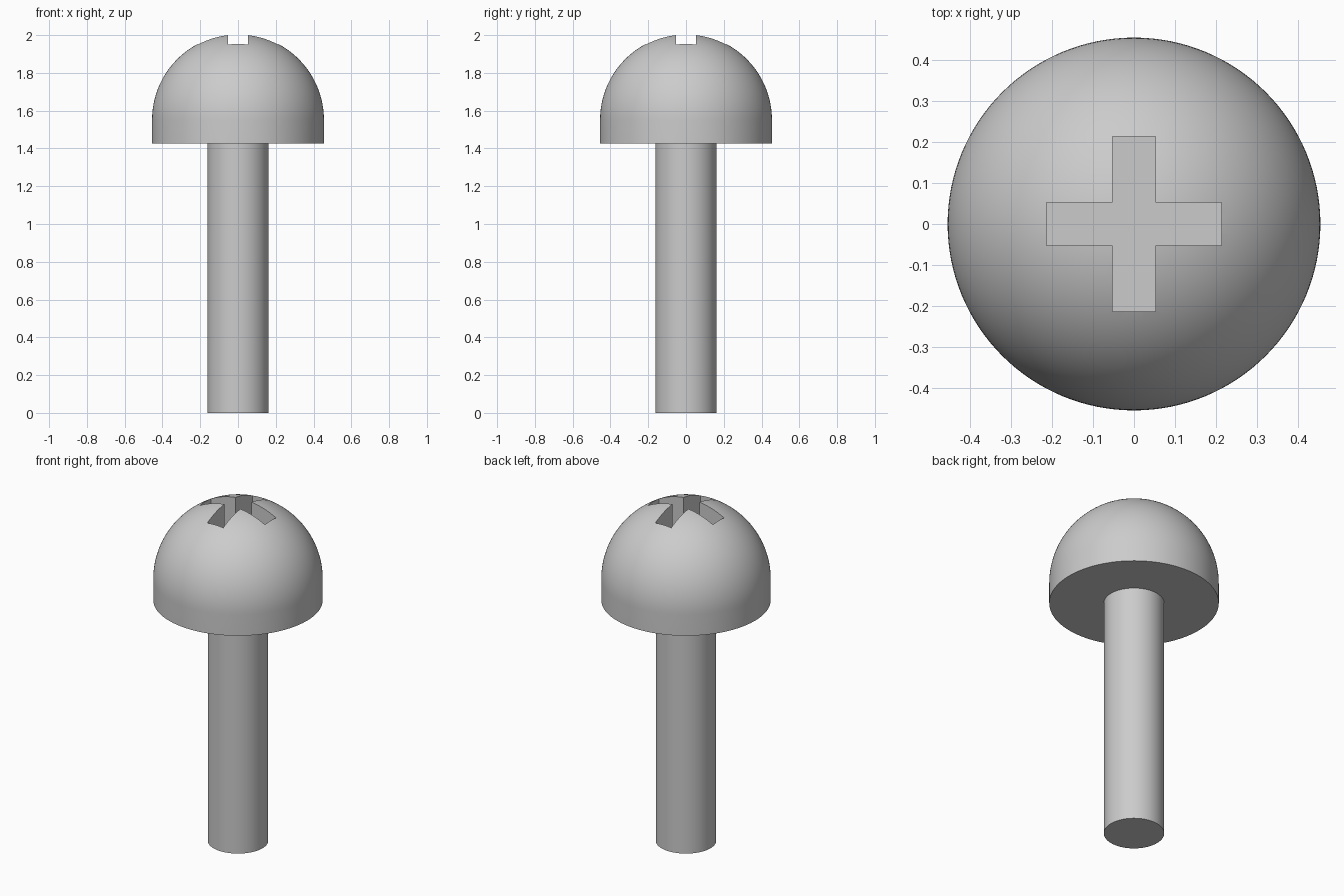
import bpy, bmesh, math

if "Cube" in bpy.data.objects:
    bpy.data.objects.remove(bpy.data.objects["Cube"])

HEAD_R, SHAFT_R = 0.455, 0.162
HEAD_Z, DOME_Z = 1.427, 1.551      # underside of head, start of dome
SLOT_HALF, SLOT_REACH, SLOT_FLOOR = 0.0525, 0.213, 1.78
SEGMENTS, RINGS = 128, 32

steel = bpy.data.materials.new("grey_steel")
steel.diffuse_color = (0.6, 0.6, 0.6, 1)
steel.use_nodes = True
steel.node_tree.nodes["Principled BSDF"].inputs["Base Color"].default_value = steel.diffuse_color


def add_object(name, bm):
    bmesh.ops.recalc_face_normals(bm, faces=bm.faces)
    mesh = bpy.data.meshes.new(name)
    bm.to_mesh(mesh)
    bm.free()
    obj = bpy.data.objects.new(name, mesh)
    bpy.context.collection.objects.link(obj)
    mesh.materials.append(steel)
    return obj


# Screw body: shaft, flat underside, straight rim and dome in one lathe profile
profile = [(0, 0), (SHAFT_R, 0), (SHAFT_R, HEAD_Z), (HEAD_R, HEAD_Z)]
for i in range(RINGS + 1):
    a = math.pi / 2 * i / RINGS
    r = HEAD_R * math.cos(a) if i < RINGS else 0
    profile.append((r, DOME_Z + HEAD_R * math.sin(a)))

bm = bmesh.new()
verts = [bm.verts.new((r, 0, z)) for r, z in profile]
edges = [bm.edges.new(pair) for pair in zip(verts, verts[1:])]
bmesh.ops.spin(bm, geom=verts + edges, cent=(0, 0, 0), axis=(0, 0, 1),
               angle=math.tau, steps=SEGMENTS, use_merge=True)
bmesh.ops.remove_doubles(bm, verts=bm.verts, dist=1e-5)
screw = add_object("round_head_screw", bm)

# Cross-shaped cutter for the driver recess
bm = bmesh.new()
outline = []
for k in range(4):
    c, s = round(math.cos(k * math.pi / 2)), round(math.sin(k * math.pi / 2))
    for x, y in ((SLOT_REACH, -SLOT_HALF), (SLOT_REACH, SLOT_HALF), (SLOT_HALF, SLOT_HALF)):
        outline.append(bm.verts.new((c * x - s * y, s * x + c * y, SLOT_FLOOR)))
base = bm.faces.new(outline)
top = bmesh.ops.extrude_face_region(bm, geom=[base])["geom"]
bmesh.ops.translate(bm, vec=(0, 0, 0.4),
                    verts=[g for g in top if isinstance(g, bmesh.types.BMVert)])
cutter = add_object("recess_cutter", bm)
cutter.hide_render = True

# Cut the recess, then drop the cutter
bpy.context.view_layer.objects.active = screw
screw.select_set(True)
cut = screw.modifiers.new("cross_recess", 'BOOLEAN')
cut.operation = 'DIFFERENCE'
cut.solver = 'EXACT'
cut.object = cutter
bpy.ops.object.modifier_apply(modifier=cut.name)
bpy.data.objects.remove(cutter)

# Smooth round surfaces, crisp rims and slot edges
bpy.ops.object.shade_smooth_by_angle(angle=math.radians(30))
